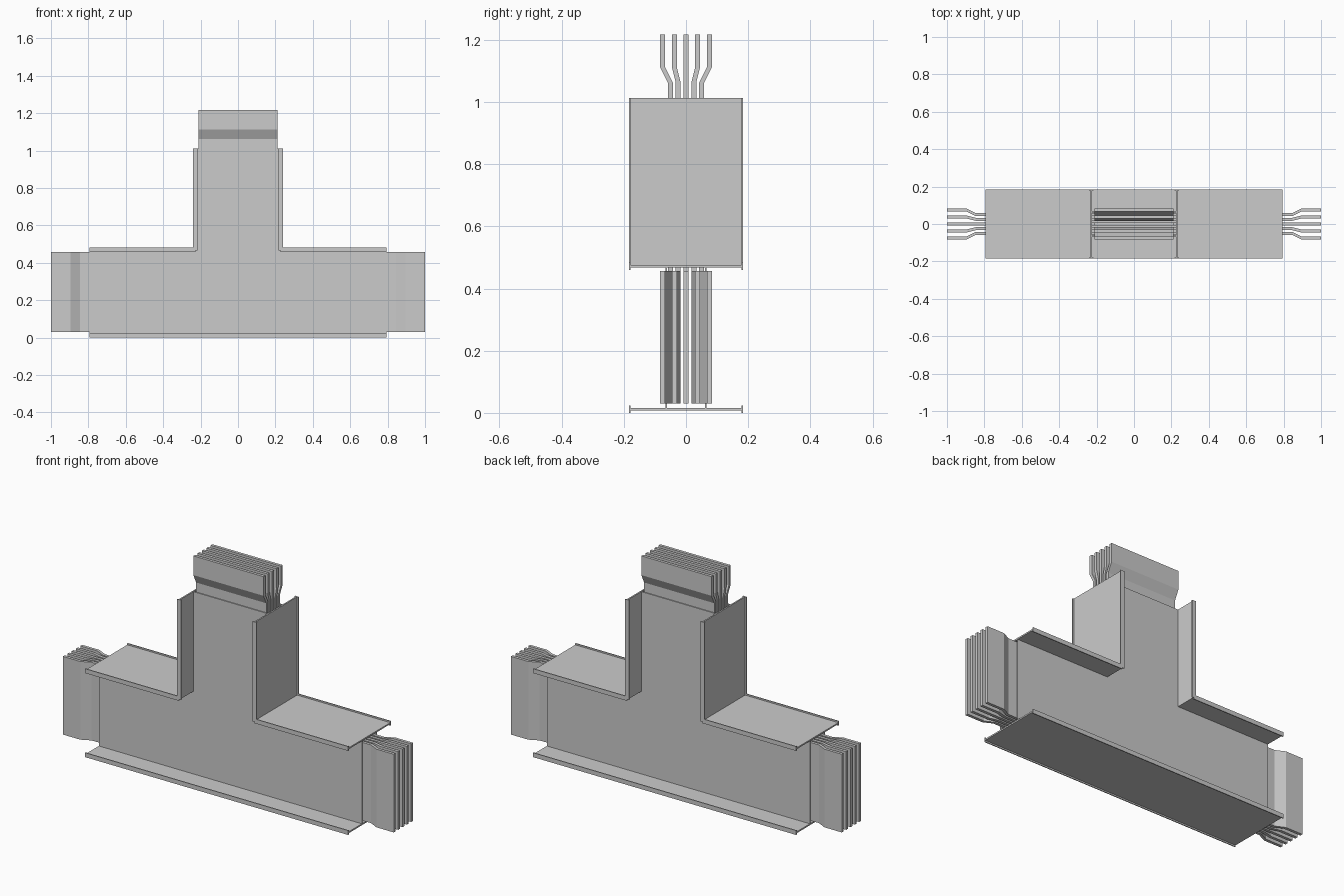
import bpy, bmesh

if "Cube" in bpy.data.objects:
    bpy.data.objects.remove(bpy.data.objects["Cube"])

def prism(name, pts, to3d, a, b):
    """Extrude a 2D outline between depths a and b; to3d maps (u, v, depth) to xyz."""
    bm = bmesh.new()
    face = bm.faces.new([bm.verts.new(to3d(u, v, a)) for u, v in pts])
    new = bmesh.ops.extrude_face_region(bm, geom=[face])["geom"]
    for v in new:
        if isinstance(v, bmesh.types.BMVert):
            i = [tuple(to3d(*p, a)) for p in pts]
            src = min(range(len(pts)), key=lambda k: sum((v.co[j] - i[k][j]) ** 2 for j in range(3)))
            v.co = to3d(*pts[src], b)
    bmesh.ops.recalc_face_normals(bm, faces=bm.faces)
    me = bpy.data.meshes.new(name)
    bm.to_mesh(me)
    bm.free()
    ob = bpy.data.objects.new(name, me)
    bpy.context.collection.objects.link(ob)
    return ob

along_x = lambda u, v, d: (d, u, v)    # outline in y,z
along_y = lambda u, v, d: (u, d, v)    # outline in x,z
along_z = lambda u, v, d: (u, v, d)    # outline in x,y
stem_bar = lambda u, v, d: (d, v, u)   # outline in z,y

L, S, H = 0.795, 0.228, 1.012          # run half length, stem half width, height
ZB, ZT = 0.014, 0.471                  # bottom and top flange centres

# T-shaped side plates
tee = [(-L, ZB), (L, ZB), (L, ZT), (S, ZT), (S, H), (-S, H), (-S, ZT), (-L, ZT)]
prism("front_side_plate", tee, along_y, -0.066, -0.061)
prism("back_side_plate", tee, along_y, 0.061, 0.066)

# Flanges: flat plates with a small lip on each long edge
def flange_outline(c, swap=False):
    t, lip, yi, yo = 0.004, 0.012, 0.179, 0.184
    p = [(-yo, -lip), (-yi, -lip), (-yi, -t), (yi, -t), (yi, -lip), (yo, -lip)]
    p += [(y, -w) for y, w in reversed(p)]
    return [(w + c, y) if swap else (y, w + c) for y, w in p]

prism("bottom_flange", flange_outline(ZB - 0.002), along_x, -L, L)
for s, side in ((-1, "left"), (1, "right")):
    prism(side + "_top_flange", flange_outline(ZT), along_x, s * S, s * L)
    prism(side + "_stem_flange", flange_outline(s * S, True), along_z, ZT - 0.004, H)

# Conductor bars: packed inside the housing, fanned out at the three ends
def strip(path, t=0.008):
    return [(u, v - t) for u, v in path] + [(u, v + t) for u, v in reversed(path)]

for i in range(-2, 3):
    near, far = 0.025 * i, 0.0375 * i
    run = [(-1, far), (-0.895, far), (-0.845, near), (0.845, near), (0.895, far), (1, far)]
    prism(f"run_bar_{i + 3}", strip(run), along_z, 0.03, 0.457)
    stem = [(0.457, near), (1.062, near), (1.112, far), (1.217, far)]
    prism(f"stem_bar_{i + 3}", strip(stem), stem_bar, -0.212, 0.212)
